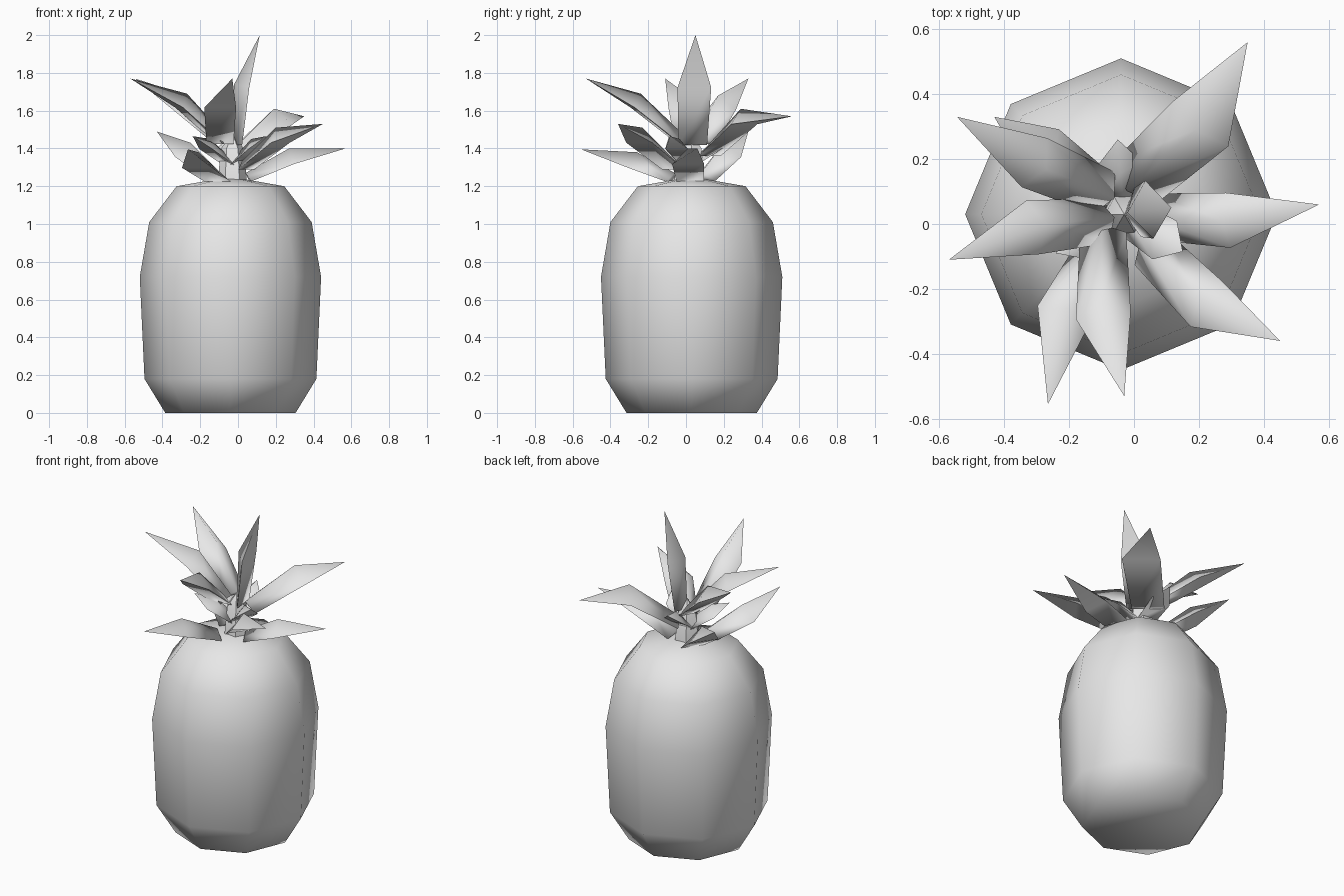
import bpy, bmesh, math
from mathutils import Vector

if "Cube" in bpy.data.objects:
    bpy.data.objects.remove(bpy.data.objects["Cube"], do_unlink=True)

grey = bpy.data.materials.new("plain grey")
grey.use_nodes = True
grey.diffuse_color = (0.8, 0.8, 0.8, 1)
grey.node_tree.nodes["Principled BSDF"].inputs["Base Color"].default_value = (0.8, 0.8, 0.8, 1)


def finish(name, bm, angle):
    bmesh.ops.recalc_face_normals(bm, faces=bm.faces[:])
    mesh = bpy.data.meshes.new(name)
    bm.to_mesh(mesh)
    bm.free()
    mesh.materials.append(grey)
    obj = bpy.data.objects.new(name, mesh)
    bpy.context.scene.collection.objects.link(obj)
    bpy.ops.object.select_all(action='DESELECT')
    bpy.context.view_layer.objects.active = obj
    obj.select_set(True)
    bpy.ops.object.shade_smooth_by_angle(angle=math.radians(angle))
    return obj


def bridge(bm, a, b):
    n = len(a)
    for i in range(n):
        j = (i + 1) % n
        bm.faces.new((a[i], a[j], b[j], b[i]))


def fan(bm, ring, point):
    tip = bm.verts.new(point)
    for i in range(len(ring)):
        bm.faces.new((ring[i], ring[(i + 1) % len(ring)], tip))


def turned(name, centre, profile, sides, top, angle):
    """Sweep a (radius, height) profile round a vertical axis."""
    bm = bmesh.new()
    rings = []
    for r, z in profile:
        rings.append([bm.verts.new((centre[0] + r * math.cos(math.tau * i / sides),
                                    centre[1] + r * math.sin(math.tau * i / sides), z))
                      for i in range(sides)])
    for a, b in zip(rings, rings[1:]):
        bridge(bm, a, b)
    bm.faces.new(rings[0])
    fan(bm, rings[-1], (*centre, top))
    return finish(name, bm, angle)


def leaf(name, base, bend, tip, half=0.085, thick=0.085):
    """Ridged leaf that climbs from its base, bends over and ends in a point."""
    base, bend, tip = Vector(base), Vector(bend), Vector(tip)
    flat = tip - base
    flat.z = 0
    side = flat.normalized().cross(Vector((0, 0, 1)))
    bm = bmesh.new()
    rings = []
    for point, along, w, t in ((base, bend - base, half * 0.85, thick * 0.6),
                               (bend, tip - base, half, thick)):
        up = side.cross(along.normalized()).normalized()
        low = point - up * t
        rings.append([bm.verts.new(p) for p in (point, low + side * w, low - side * w)])
    bridge(bm, *rings)
    bm.faces.new(rings[0])
    fan(bm, rings[1], tip)
    return finish(name, bm, 100)


# Fruit body and the short stem inside the crown
turned("fruit_body", (-0.04, 0.03),
       [(0.345, 0), (0.455, 0.18), (0.48, 0.72), (0.43, 1.01), (0.285, 1.2)], 8, 1.25, 75)
turned("crown_stem", (-0.03, 0.03), [(0.08, 1.2), (0.06, 1.4)], 6, 1.48, 40)

# Bottom tier
leaf("low_leaf_left", (0.04, 0.02, 1.27), (0.27, 0.01, 1.4), (0.57, 0.06, 1.4))
leaf("low_leaf_front", (-0.1, -0.06, 1.27), (-0.21, -0.26, 1.38), (-0.265, -0.555, 1.395))
leaf("low_leaf_back", (-0.09, 0.08, 1.27), (-0.25, 0.2, 1.43), (-0.43, 0.33, 1.49))

# Middle tier
leaf("middle_leaf_back", (-0.02, 0.1, 1.4), (0.19, 0.29, 1.61), (0.35, 0.56, 1.57), 0.11)
leaf("middle_leaf_front", (0.02, -0.05, 1.33), (0.2, -0.23, 1.51), (0.45, -0.36, 1.53))

# Upper tier
leaf("upper_leaf_front", (-0.1, 0, 1.46), (-0.1, -0.24, 1.69), (-0.03, -0.53, 1.77))
leaf("upper_leaf_right", (-0.06, 0.02, 1.46), (-0.27, 0, 1.69), (-0.57, -0.11, 1.77))
leaf("upper_leaf_back", (-0.06, 0.08, 1.46), (-0.27, 0.17, 1.68), (-0.545, 0.33, 1.77))

# Short inner leaves
for i, tip in enumerate(((0.15, -0.085), (-0.05, 0.26), (-0.24, -0.09))):
    c, t = Vector((-0.03, 0.03)), Vector(tip)
    leaf(f"short_leaf_{i + 1}", (*c, 1.34), (*c.lerp(t, 0.55), 1.45), (*t, 1.465), 0.07, 0.06)

# Upright centre leaf
leaf("centre_leaf", (-0.03, 0.03, 1.42), (-0.02, 0.035, 1.74), (0.115, 0.05, 2.0), 0.09, 0.07)
